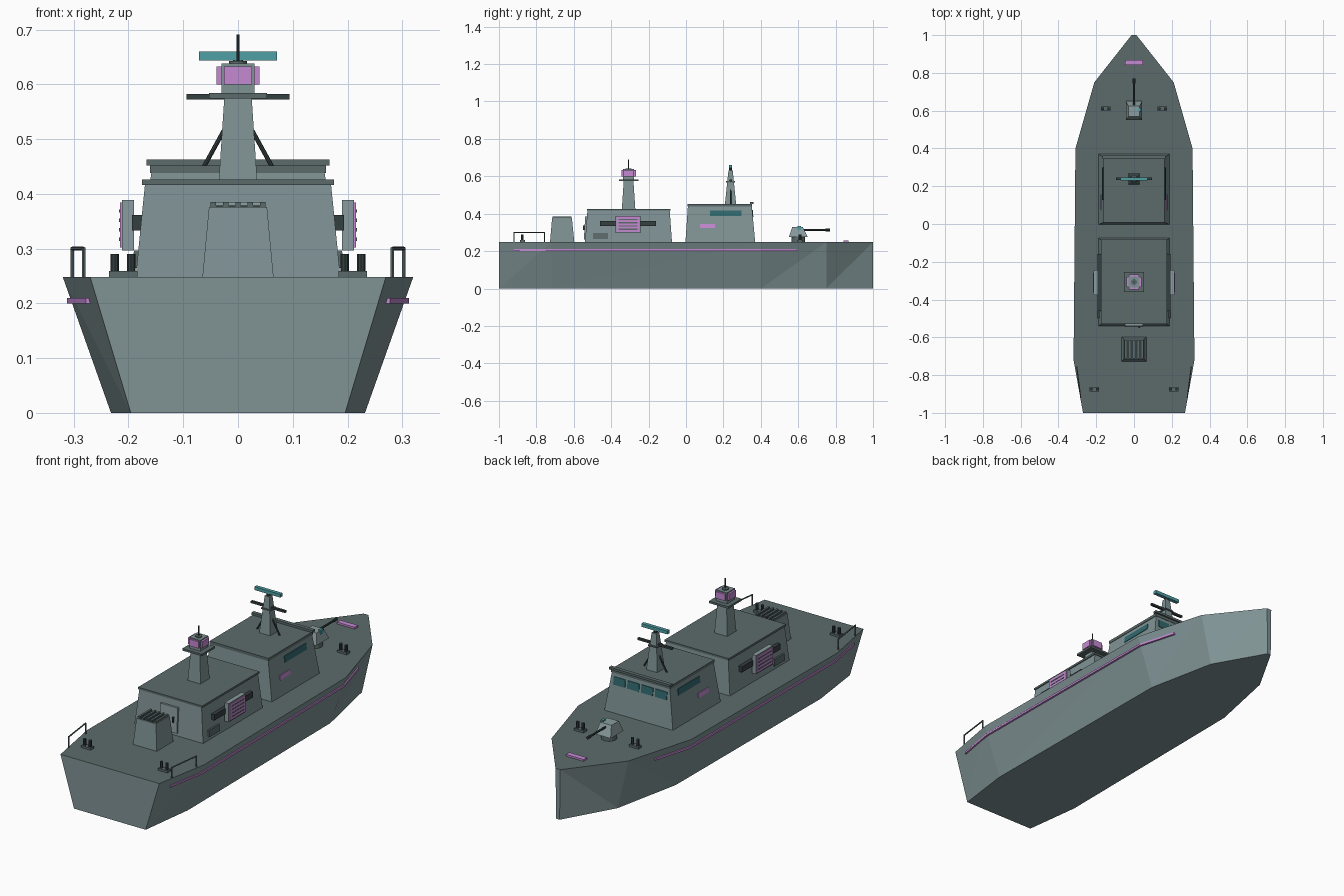
import bpy, bmesh
from mathutils import Vector, Matrix

if "Cube" in bpy.data.objects:
    bpy.data.objects.remove(bpy.data.objects["Cube"])


def material(name, rgb):
    m = bpy.data.materials.new(name)
    m.diffuse_color = (*rgb, 1)
    m.use_nodes = True
    m.node_tree.nodes["Principled BSDF"].inputs["Base Color"].default_value = m.diffuse_color
    return m


GREY = material("hull grey", (.216, .292, .300))
DECK = material("deck grey", (.107, .147, .147))
DARK = material("dark grey", (.036, .050, .050))
PALE = material("pale grey", (.255, .335, .345))
LILAC = material("lilac", (.560, .255, .650))
TEAL = material("teal", (.080, .350, .380))
GLASS = material("window teal", (.030, .141, .156))
DZ = .248  # deck height


def finish(bm, name, *mats):
    bmesh.ops.recalc_face_normals(bm, faces=bm.faces)
    me = bpy.data.meshes.new(name)
    bm.to_mesh(me)
    bm.free()
    for m in mats:
        me.materials.append(m)
    ob = bpy.data.objects.new(name, me)
    bpy.context.collection.objects.link(ob)
    return ob


def hexa(bm, lower, upper):
    lo = [bm.verts.new(p) for p in lower]
    up = [bm.verts.new(p) for p in upper]
    bm.faces.new(lo[::-1])
    bm.faces.new(up)
    for i in range(4):
        j = (i + 1) % 4
        bm.faces.new((lo[i], lo[j], up[j], up[i]))


def block(name, z0, r0, z1, r1, mat, mirror=False, top=None):
    """Tapered block between two rectangles (x0, x1, y0, y1)."""
    bm = bmesh.new()
    for s in ((1, -1) if mirror else (1,)):
        hexa(bm, *[[(s * a, c, z), (s * b, c, z), (s * b, d, z), (s * a, d, z)]
                   for z, (a, b, c, d) in ((z0, r0), (z1, r1))])
    ob = finish(bm, name, mat, top or mat)
    if top:
        for f in ob.data.polygons:
            f.material_index = int(f.normal.z > .9)
    return ob


def box(name, x0, x1, y0, y1, z0, z1, mat, mirror=False):
    r = (x0, x1, y0, y1)
    return block(name, z0, r, z1, r, mat, mirror)


def rods(name, segs, r, mat, sides=8, mirror=False, r2=None):
    """Round bars between pairs of points."""
    bm = bmesh.new()
    for s in ((1, -1) if mirror else (1,)):
        for p, q in segs:
            p, q = Vector((s * p[0], *p[1:])), Vector((s * q[0], *q[1:]))
            d = q - p
            mt = Matrix.Translation((p + q) / 2) @ d.to_track_quat('Z', 'Y').to_matrix().to_4x4()
            bmesh.ops.create_cone(bm, cap_ends=True, segments=sides, radius1=r,
                                  radius2=r2 or r, depth=d.length, matrix=mt)
    ob = finish(bm, name, mat)
    ob.data.shade_flat()
    return ob


# Faceted hull from stations (y, deck half width)
stations = [(-1, .27), (-.72, .32), (.4, .31), (.75, .21), (1, .013)]
bm = bmesh.new()
rows = {}
for s in (1, -1):
    rows[s] = [(bm.verts.new((s * w * .725, y, 0)), bm.verts.new((s * w, y, DZ)))
               for y, w in stations]
    for (b0, d0), (b1, d1) in zip(rows[s], rows[s][1:]):
        bm.faces.new((b0, b1, d1))
        bm.faces.new((b0, d1, d0))
for k in (0, 1):
    bm.faces.new([v[k] for v in rows[1]] + [v[k] for v in rows[-1]][::-1])
for i in (0, -1):
    bm.faces.new((rows[1][i][0], rows[1][i][1], rows[-1][i][1], rows[-1][i][0]))
hull = finish(bm, "hull", GREY, DECK)
for f in hull.data.polygons:
    f.material_index = int(f.normal.z > .9)

# Rubbing strake along each side
path = [(-.92, .271), (-.72, .305), (.4, .296), (.59, .242)]
bm = bmesh.new()
for s in (1, -1):
    for (y0, a), (y1, b) in zip(path, path[1:]):
        hexa(bm, *[[(s * (a - .008), y0, z), (s * (a + .007), y0, z),
                    (s * (b + .007), y1, z), (s * (b - .008), y1, z)] for z in (.2, .21)])
finish(bm, "side_strake", LILAC)

# Forward bridge house, roof and brow
block("bridge_house", DZ, (-.187, .187, -.003, .37), .44, (-.158, .158, .01, .352), GREY)
box("bridge_roof", -.161, .161, .008, .354, .438, .452, DECK)
box("bridge_brow", -.167, .167, .343, .362, .452, .463, DECK)


def side_x(z):
    return .187 - .151 * (z - DZ)


def side_plate(name, y0, y1, z0, z1, mat):
    block(name, z0, (side_x(z0) - .004, side_x(z0) + .003, y0, y1),
          z1, (side_x(z1) - .004, side_x(z1) + .003, y0, y1), mat, True)


side_plate("side_window", .128, .298, .388, .418, GLASS)
side_plate("side_marking", .075, .155, .323, .345, LILAC)
for i in range(4):
    c = (i - 1.5) * .076
    f0, f1 = [.37 - .094 * (z - DZ) for z in (.382, .42)]
    block("front_window", .382, (c - .032, c + .032, f0 - .004, f0 + .003),
          .42, (c - .032, c + .032, f1 - .004, f1 + .003), GLASS)

# Forward mast with struts, yard and radar bar
block("front_mast", .45, (-.03, .03, .208, .268), .632, (-.013, .013, .227, .25), GREY)
rods("mast_strut", [((.062, .238, .45), (.018, .238, .53))], .004, DARK, mirror=True)
box("mast_yard", -.094, .094, .233, .245, .572, .582, DARK)
box("yard_mount", -.025, .025, .215, .262, .568, .574, DECK)
rods("radar_pivot", [((0, .238, .63), (0, .238, .646))], .009, DARK)
box("radar_bar", -.071, .071, .229, .247, .644, .66, TEAL)

# Aft house, roof and door
block("aft_house", DZ, (-.187, .187, -.54, -.075), .417, (-.17, .17, -.527, -.087), GREY)
box("aft_roof", -.175, .175, -.53, -.083, .416, .426, DECK)
block("aft_door", .262, (-.048, .048, -.546, -.53), .385, (-.048, .048, -.539, -.52), PALE)
box("door_handle", .025, .031, -.55, -.538, .312, .338, DARK)

# Sensor panels on the aft house sides
box("panel_arm", .168, .194, -.46, -.16, .333, .361, DARK, True)
box("panel_body", .19, .212, -.376, -.244, .297, .389, PALE, True)
box("panel_face", .212, .2155, -.372, -.248, .302, .384, LILAC, True)
for i in range(4):
    z = .317 + i * .0173
    box("panel_slat", .215, .217, -.36, -.26, z - .003, z + .003, DECK, True)
block("side_locker", .265, (.17, .193, -.497, -.417), .297, (.17, .19, -.497, -.417), DECK, True)

# Aft mast, platform, sensor head and pole
Y = -.307
block("aft_mast", .425, (-.035, .035, Y - .036, Y + .036), .576, (-.025, .025, Y - .026, Y + .026), GREY)
box("mast_platform", -.053, .053, Y - .052, Y + .052, .574, .584, DECK)
box("sensor_head", -.03, .03, Y - .03, Y + .03, .584, .638, GREY)
box("sensor_plate_side", .029, .039, Y - .026, Y + .026, .6, .633, LILAC, True)
for s in (1, -1):
    a, b = sorted((Y + s * .029, Y + s * .039))
    box("sensor_plate_end", -.026, .026, a, b, .6, .633, LILAC)
rods("sensor_cap", [((0, Y, .636), (0, Y, .643))], .016, DECK, 12)
rods("mast_pole", [((0, Y, .64), (0, Y, .691))], .003, DARK)

# Exhaust funnel with slatted top
block("funnel", DZ, (-.065, .065, -.727, -.597), .376, (-.053, .053, -.716, -.61), GREY)
box("funnel_grille", -.048, .048, -.711, -.615, .376, .379, DARK)
for i in range(5):
    x = (i - 2) * .0225
    box("funnel_slat", x - .005, x + .005, -.713, -.613, .376, .385, DECK)

# Deck gun
rods("gun_base", [((0, .6, DZ), (0, .6, .28))], .036, DECK, 12)
block("gun_turret", .276, (-.043, .043, .55, .65), .328, (-.03, .03, .568, .625), PALE)
rods("gun_barrel", [((0, .62, .313), (0, .75, .313))], .005, DARK)
rods("gun_muzzle", [((0, .745, .313), (0, .77, .313))], .007, DARK)
box("gun_sight", .022, .036, .595, .615, .312, .334, TEAL)

# Mooring bollards
for x, y in ((.21, -.875), (.15, .61)):
    box("bollard_base", x - .026, x + .026, y - .013, y + .013, DZ, .259, DECK, True)
    rods("bollard_posts", [((x + d, y, .255), (x + d, y, .29)) for d in (-.015, .015)],
         .0075, DARK, 8, True)

# Stern guard rails
a, b = (.282, -.92), (.303, -.757)
rods("guard_rail", [((*a, DZ), (*a, .302)), ((*a, .3), (*b, .3)), ((*b, DZ), (*b, .302))],
     .0035, DECK, 6, True)

# Bow deck plate
box("bow_plate", -.048, .048, .842, .868, DZ - .002, .257, LILAC)
